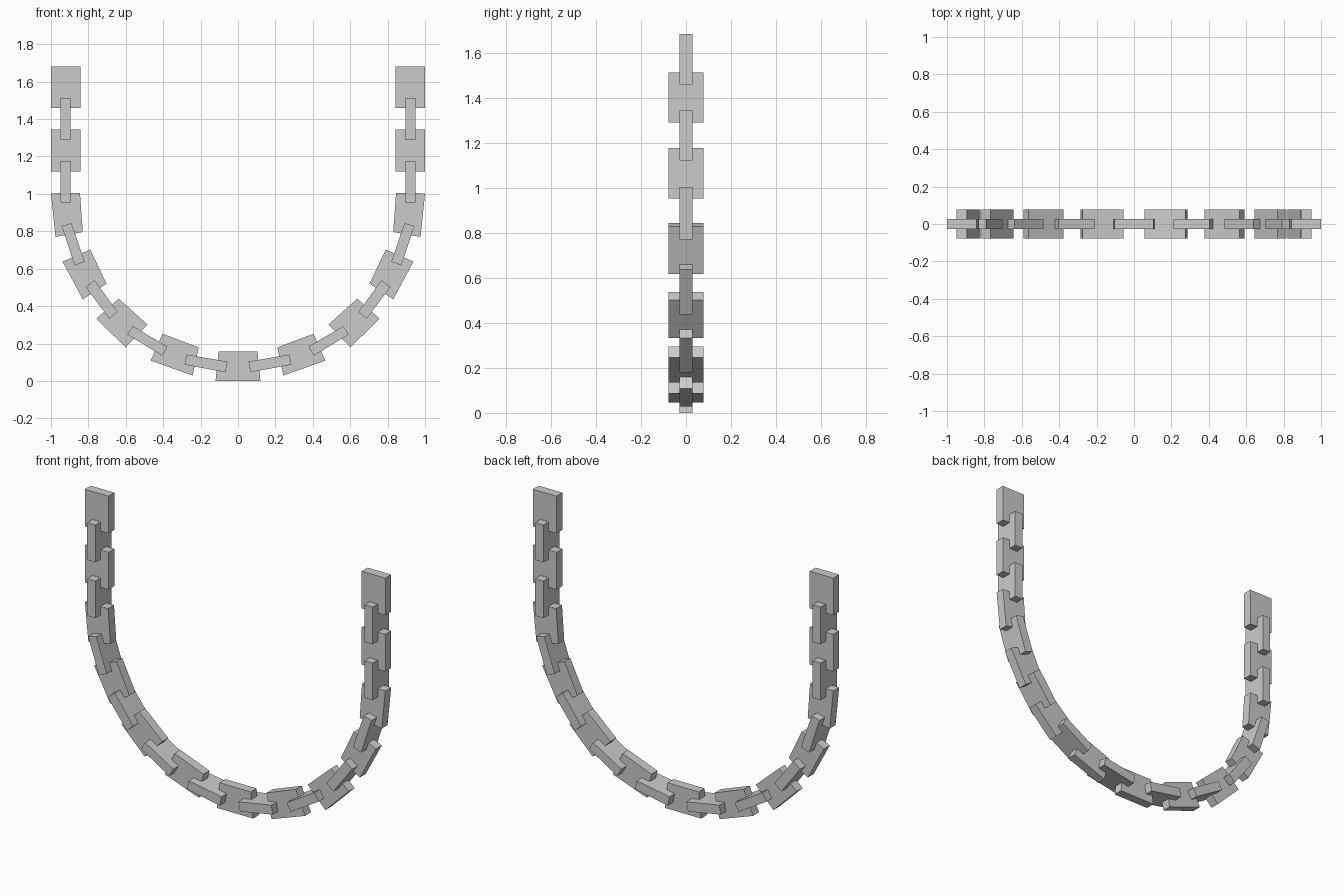
import bpy
import bmesh

if "Cube" in bpy.data.objects:
    bpy.data.objects.remove(bpy.data.objects["Cube"])

WIDE, THIN = 0.077, 0.028   # half depths in y


def link(name, quad, half_depth):
    """Extrude a side profile (x, z) along y into one solid link."""
    bm = bmesh.new()
    face = bm.faces.new([bm.verts.new((x, -half_depth, z)) for x, z in quad])
    ext = bmesh.ops.extrude_face_region(bm, geom=[face])
    verts = [g for g in ext["geom"] if isinstance(g, bmesh.types.BMVert)]
    bmesh.ops.translate(bm, verts=verts, vec=(0, 2 * half_depth, 0))
    bmesh.ops.recalc_face_normals(bm, faces=bm.faces[:])
    mesh = bpy.data.meshes.new(name)
    bm.to_mesh(mesh)
    bm.free()
    bpy.context.collection.objects.link(bpy.data.objects.new(name, mesh))


def rect(x0, x1, z0, z1):
    return [(x0, z1), (x1, z1), (x1, z0), (x0, z0)]


# Side profiles of the right half: outer top, inner top, inner bottom, outer bottom
flat_links = [
    rect(1.0, 0.843, 1.458, 1.682),
    rect(1.0, 0.843, 1.12, 1.344),
    [(1.0, 1.003), (0.845, 1.005), (0.83, 0.796), (0.976, 0.77)],
    [(0.938, 0.638), (0.79, 0.702), (0.703, 0.52), (0.83, 0.436)],
    [(0.757, 0.333), (0.638, 0.44), (0.484, 0.302), (0.601, 0.179)],
    [(0.467, 0.109), (0.404, 0.252), (0.21, 0.179), (0.243, 0.029)],
]
cross_links = [
    rect(0.95, 0.895, 1.289, 1.513),
    rect(0.95, 0.895, 0.953, 1.176),
    [(0.943, 0.829), (0.89, 0.843), (0.82, 0.637), (0.873, 0.617)],
    [(0.815, 0.502), (0.767, 0.538), (0.644, 0.370), (0.687, 0.332)],
    [(0.591, 0.247), (0.564, 0.294), (0.377, 0.183), (0.404, 0.135)],
    [(0.286, 0.087), (0.275, 0.141), (0.056, 0.103), (0.067, 0.047)],
]

# Mirrored halves of the hanging chain
for side, s in (("right", 1), ("left", -1)):
    for kind, quads, depth in (("flat_link", flat_links, THIN),
                               ("cross_link", cross_links, WIDE)):
        for i, quad in enumerate(quads, 1):
            link(f"{kind}_{side}_{i}", [(s * x, z) for x, z in quad], depth)

# Lowest link at the centre
link("flat_link_bottom", [(-0.12, 0), (-0.104, 0.156), (0.104, 0.156), (0.12, 0)], THIN)
